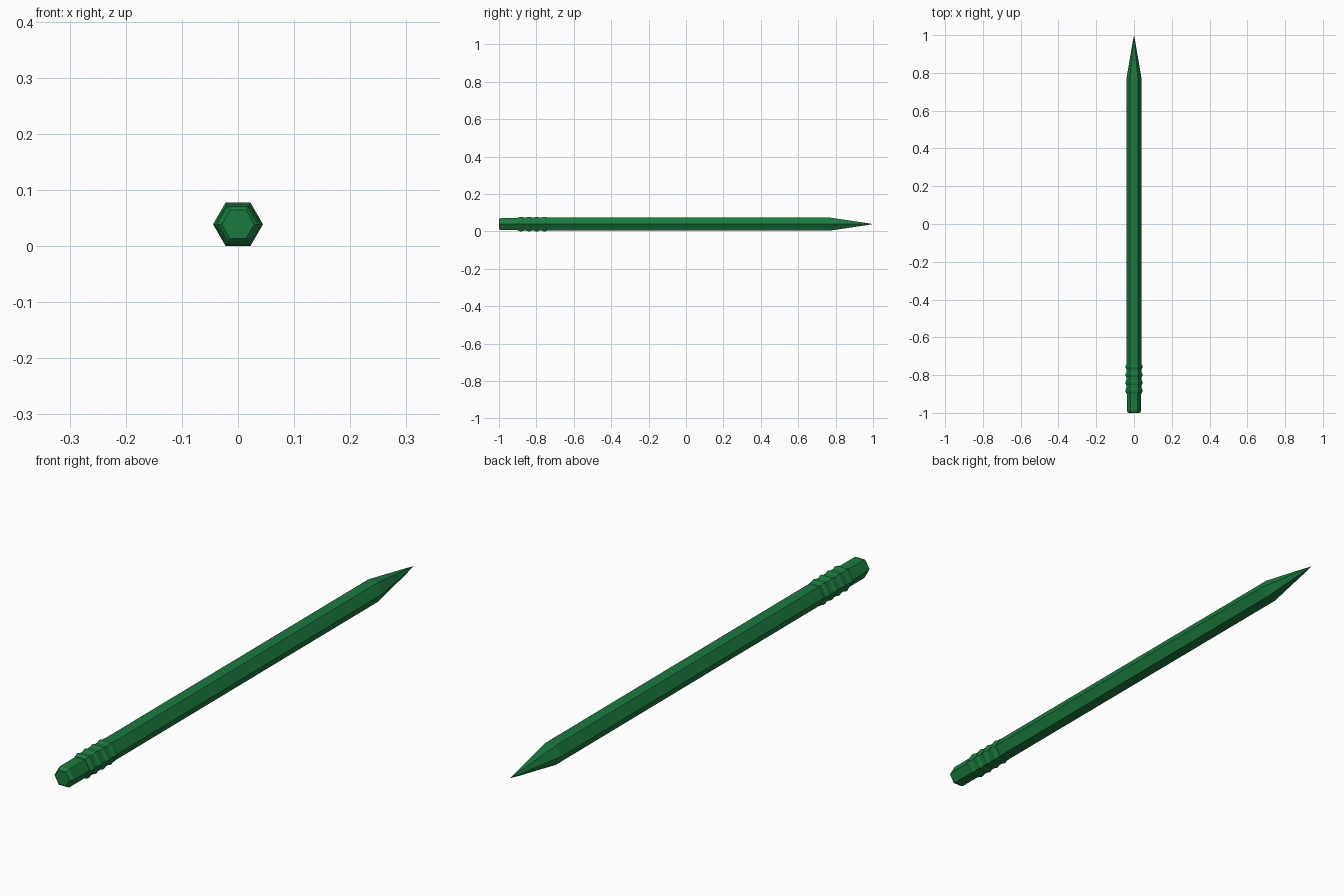
import bpy, bmesh, math

if "Cube" in bpy.data.objects:
    bpy.data.objects.remove(bpy.data.objects["Cube"])

SIDES = 6
AXIS_Z = 0.039

green = bpy.data.materials.new("green")
green.diffuse_color = (0.01, 0.2, 0.05, 1)
green.use_nodes = True
green.node_tree.nodes["Principled BSDF"].inputs["Base Color"].default_value = green.diffuse_color


def hex_lathe(name, profile):
    """Six-sided solid along y from (y, corner radius) pairs; radius 0 makes a point."""
    bm = bmesh.new()
    rings = []
    for y, r in profile:
        count = SIDES if r > 0 else 1
        rings.append([bm.verts.new((r * math.cos(math.tau * i / SIDES), y,
                                    AXIS_Z + r * math.sin(math.tau * i / SIDES)))
                      for i in range(count)])
    for a, b in zip(rings, rings[1:]):
        for i in range(SIDES):
            j = (i + 1) % SIDES
            if len(b) == 1:
                bm.faces.new((a[i], a[j], b[0]))
            else:
                bm.faces.new((a[i], a[j], b[j], b[i]))
    for ring in (rings[0], rings[-1]):
        if len(ring) == SIDES:
            bm.faces.new(ring)
    bmesh.ops.recalc_face_normals(bm, faces=bm.faces)
    mesh = bpy.data.meshes.new(name)
    bm.to_mesh(mesh)
    bm.free()
    mesh.materials.append(green)
    obj = bpy.data.objects.new(name, mesh)
    bpy.context.collection.objects.link(obj)
    return obj


# Hexagonal shaft
hex_lathe("shaft", [(-0.74, 0.040), (0.77, 0.040)])

# Sharpened wood and lead
hex_lathe("sharpened_tip", [(0.77, 0.040), (0.955, 0.0085)])
hex_lathe("lead", [(0.955, 0.0085), (1.0, 0)])

# Ribbed ferrule
ferrule = [(-0.90, 0.040)]
for k in range(4):
    y = -0.895 + k * 0.042
    ferrule += [(y, 0.041), (y + 0.008, 0.0445), (y + 0.018, 0.0445), (y + 0.026, 0.041)]
ferrule.append((-0.73, 0.041))
hex_lathe("ferrule", ferrule)

# Eraser with a rounded end
hex_lathe("eraser", [(-1.0, 0.029), (-0.996, 0.034), (-0.988, 0.038), (-0.89, 0.038)])
